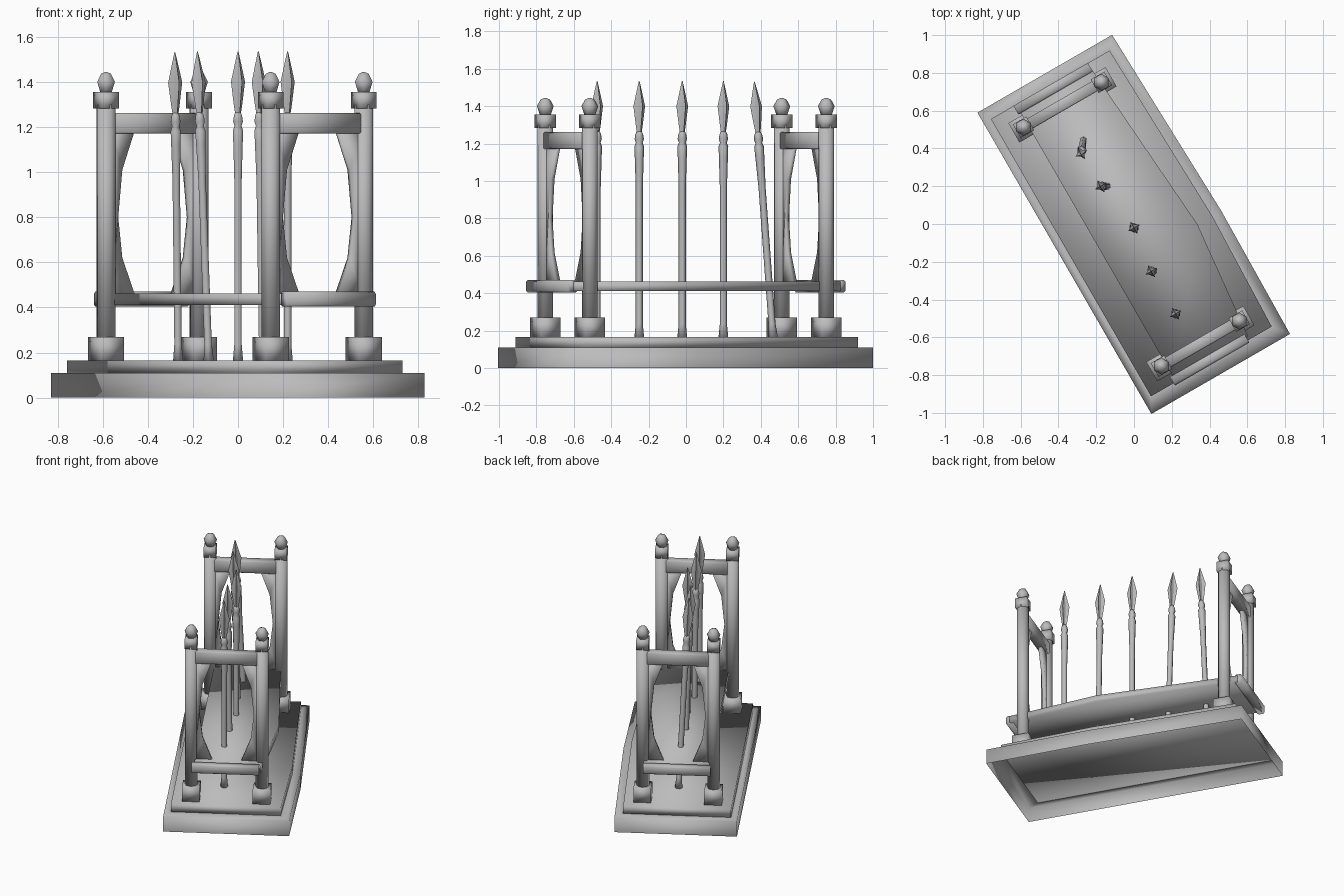
import bpy, bmesh, math
from mathutils import Matrix, Vector

if "Cube" in bpy.data.objects:
    bpy.data.objects.remove(bpy.data.objects["Cube"])

grey = bpy.data.materials.new("plain_grey")
grey.use_nodes = True
grey.diffuse_color = (0.5, 0.5, 0.5, 1)
grey.node_tree.nodes["Principled BSDF"].inputs["Base Color"].default_value = (0.5, 0.5, 0.5, 1)

TURN = Matrix.Rotation(math.radians(30), 4, 'Z')   # the rack stands diagonally


def finish(name, bm, matrix=TURN, angle=180):
    bmesh.ops.recalc_face_normals(bm, faces=bm.faces)
    bm.transform(matrix)
    mesh = bpy.data.meshes.new(name)
    bm.to_mesh(mesh)
    bm.free()
    mesh.materials.append(grey)
    obj = bpy.data.objects.new(name, mesh)
    bpy.context.collection.objects.link(obj)
    bpy.ops.object.select_all(action='DESELECT')
    obj.select_set(True)
    bpy.context.view_layer.objects.active = obj
    bpy.ops.object.shade_smooth_by_angle(angle=math.radians(angle))


def prism(bm, points, offset):
    """Extrude a closed outline of 3D points."""
    face = bm.faces.new([bm.verts.new(p) for p in points])
    new = bmesh.ops.extrude_face_region(bm, geom=[face], use_keep_orig=True)["geom"]
    bmesh.ops.translate(bm, vec=offset, verts=[v for v in new if isinstance(v, bmesh.types.BMVert)])


def box(bm, centre, size):
    m = Matrix.Translation(centre) @ Matrix.Diagonal((*size, 1))
    bmesh.ops.create_cube(bm, size=1, matrix=m)


def rail(name, centre, size, bevel):
    """Cross bar with its long edges eased."""
    bm = bmesh.new()
    box(bm, centre, size)
    long_edges = [e for e in bm.edges if abs((e.verts[0].co - e.verts[1].co).x) > 0.1]
    bmesh.ops.bevel(bm, geom=long_edges, offset=bevel, segments=1, affect='EDGES')
    finish(name, bm)


def bridge(bm, loops):
    for low, high in zip(loops, loops[1:]):
        for i in range(len(low)):
            j = (i + 1) % len(low)
            bm.faces.new((low[i], low[j], high[j], high[i]))


def lathe(bm, profile, sides, star=1.0):
    """Rings from (radius, z); star pulls in every second corner."""
    rings = []
    for r, z in profile:
        ring = []
        for i in range(sides):
            a = math.tau * i / sides
            k = r * (star if i % 2 else 1)
            ring.append(bm.verts.new((k * math.cos(a), k * math.sin(a), z)))
        rings.append(ring)
    bridge(bm, rings)
    bm.faces.new(rings[0])
    bm.faces.new(rings[-1])


def outline(left, right_back, bulge, right_front, back, front, z):
    """Rectangle whose left-hand long side swells near the middle."""
    return [(left, back, z), (left, front, z), (right_front, front, z),
            (bulge, -0.17, z), (right_back, back, z)]


def upper_outline(z):
    return outline(-0.378, 0.347, 0.38, 0.36, 0.86, -0.835, z)


# Lower step: walls and a ledge, hollow underneath
bm = bmesh.new()
rings = [outline(-0.423, 0.4, 0.435, 0.424, 0.925, -0.917, z) for z in (0, 0.11)]
rings.append(upper_outline(0.11))
bridge(bm, [[bm.verts.new(p) for p in ring] for ring in rings])
finish("lower_step", bm)

# Upper step: solid slab
bm = bmesh.new()
prism(bm, upper_outline(0.11), (0, 0, 0.055))
finish("upper_step", bm)

# Shelf that the shafts pass through
bm = bmesh.new()
prism(bm, outline(-0.225, 0.215, 0.29, 0.225, 0.83, -0.82, 0.412), (0, 0, 0.05))
finish("shelf", bm)

# End frames
POST_X = 0.238
MID_X = -0.0125
for end, y, rail_y in (("back", 0.736, 0.834), ("front", -0.724, -0.822)):
    for side, s in (("left", 1), ("right", -1)):
        place = TURN @ Matrix.Translation((MID_X + s * POST_X, y, 0))
        bm = bmesh.new()
        box(bm, (0, 0, 0.2175), (0.118, 0.118, 0.105))
        finish(f"{end}_{side}_post_foot", bm, place)
        bm = bmesh.new()
        lathe(bm, [(0.043, 0.26), (0.043, 1.3)], 8)
        finish(f"{end}_{side}_post", bm, place)
        bm = bmesh.new()
        box(bm, (0, 0, 1.319), (0.083, 0.083, 0.072))
        finish(f"{end}_{side}_post_cap", bm, place)
        bm = bmesh.new()
        lathe(bm, [(0.028, 1.35), (0.045, 1.4), (0.025, 1.436), (0.004, 1.444)], 6)
        finish(f"{end}_{side}_finial", bm, place)

        # Curved brace along the inside of the post
        bm = bmesh.new()
        curve = [(0.095, 0.45), (0.162, 0.62), (0.183, 0.8), (0.162, 1.01), (0.1, 1.18),
                 (0.22, 1.18), (0.22, 0.45)]
        prism(bm, [(MID_X + s * px, y - 0.013, z) for px, z in curve], (0, 0.026, 0))
        finish(f"{end}_{side}_brace", bm)

    rail(f"{end}_top_rail", (MID_X, y, 1.216), (0.44, 0.06, 0.09), 0.006)
    rail(f"{end}_lower_rail", (MID_X, rail_y, 0.437), (0.455, 0.054, 0.066), 0.01)

# Spears: foot and tip on the ground plan, leaning slightly
spears = [((-0.265, 0.465), (-0.28, 0.365)), ((-0.13, 0.2), (-0.18, 0.2)),
          ((0, -0.02), (0, -0.02)), ((0.11, -0.25), (0.09, -0.25)),
          ((0.22, -0.475), (0.22, -0.475))]
shaft = [(0.026, 0), (0.019, 0.07), (0.019, 0.8), (0.024, 0.96), (0.026, 1.02),
         (0.018, 1.04), (0.025, 1.06), (0.021, 1.085), (0.014, 1.1)]
head = [(0.014, 1.09), (0.021, 1.13), (0.036, 1.235), (0.015, 1.32), (0.002, 1.37)]
for n, (foot, tip) in enumerate(spears, 1):
    base = Vector((*foot, 0.165))
    lean = (Vector((*tip, 1.535)) - base).normalized()
    tilt = Vector((0, 0, 1)).rotation_difference(lean).to_matrix().to_4x4()
    place = Matrix.Translation(base) @ tilt @ TURN
    bm = bmesh.new()
    lathe(bm, shaft, 6)
    finish(f"spear_{n}_shaft", bm, place)
    bm = bmesh.new()
    lathe(bm, head, 8, star=0.5)
    finish(f"spear_{n}_head", bm, place, 20)
